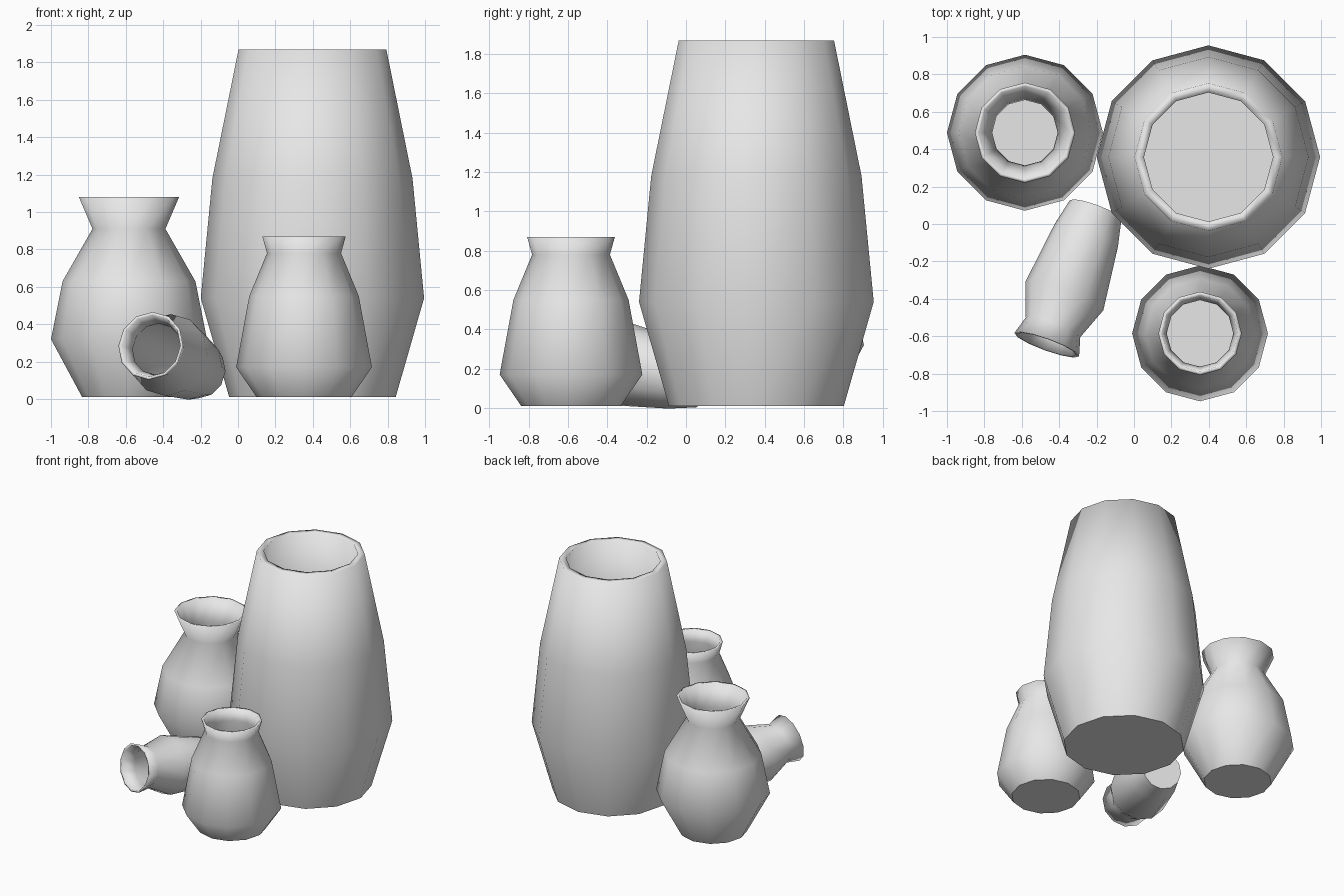
import bpy
import bmesh
from math import cos, sin, pi
from mathutils import Vector

SIDES = 12

cube = bpy.data.objects.get("Cube")
if cube:
    bpy.data.objects.remove(cube, do_unlink=True)

clay = bpy.data.materials.new("light_grey_clay")
clay.use_nodes = True
grey = (0.8, 0.8, 0.8, 1.0)
clay.diffuse_color = grey
clay.node_tree.nodes["Principled BSDF"].inputs["Base Color"].default_value = grey


def make_jar(name, profile, wall, location, axis=(0, 0, 1)):
    """Turn an outer profile (radius, height) into a hollow jar with a floor."""
    inner = [(r - wall, h) for r, h in reversed(profile)]
    inner[-1] = (inner[-1][0], profile[0][1] + wall)
    bm = bmesh.new()
    rings = []
    for r, h in profile + inner:
        rings.append([bm.verts.new((r * cos(2 * pi * i / SIDES), r * sin(2 * pi * i / SIDES), h))
                      for i in range(SIDES)])
    # Walls, over the lip and down the inside
    for a, b in zip(rings, rings[1:]):
        for i in range(SIDES):
            j = (i + 1) % SIDES
            bm.faces.new((a[i], a[j], b[j], b[i]))
    # Underside and inner floor
    base = bm.faces.new(rings[0][::-1])
    floor = bm.faces.new(rings[-1])
    for face in bm.faces:
        face.smooth = True
    for face in (base, floor):
        for edge in face.edges:
            edge.smooth = False
    mesh = bpy.data.meshes.new(name)
    bm.to_mesh(mesh)
    bm.free()
    mesh.materials.append(clay)
    jar = bpy.data.objects.new(name, mesh)
    bpy.context.collection.objects.link(jar)
    jar.location = location
    if axis != (0, 0, 1):
        jar.rotation_mode = 'QUATERNION'
        jar.rotation_quaternion = Vector(axis).to_track_quat('Z', 'Y')
    return jar


# Tall storage jar
make_jar("tall_jar", [(0.445, 0), (0.597, 0.53), (0.535, 1.17), (0.395, 1.86)],
         0.05, (0.398, 0.358, 0.01))

# Round pot with a flared neck
make_jar("flared_pot", [(0.25, 0), (0.417, 0.31), (0.355, 0.62), (0.195, 0.9), (0.268, 1.07)],
         0.02, (-0.583, 0.488, 0.01))

# Small squat pot
make_jar("small_pot", [(0.253, 0), (0.363, 0.16), (0.293, 0.54), (0.198, 0.77), (0.223, 0.86)],
         0.02, (0.353, -0.585, 0.01))

# Little pot lying on its side with the mouth towards the front
make_jar("fallen_pot", [(0.147, 0), (0.18, 0.15), (0.222, 0.5), (0.155, 0.68), (0.184, 0.78)],
         0.016, (-0.205, 0.077, 0.148), (-0.335, -0.925, 0.175))
